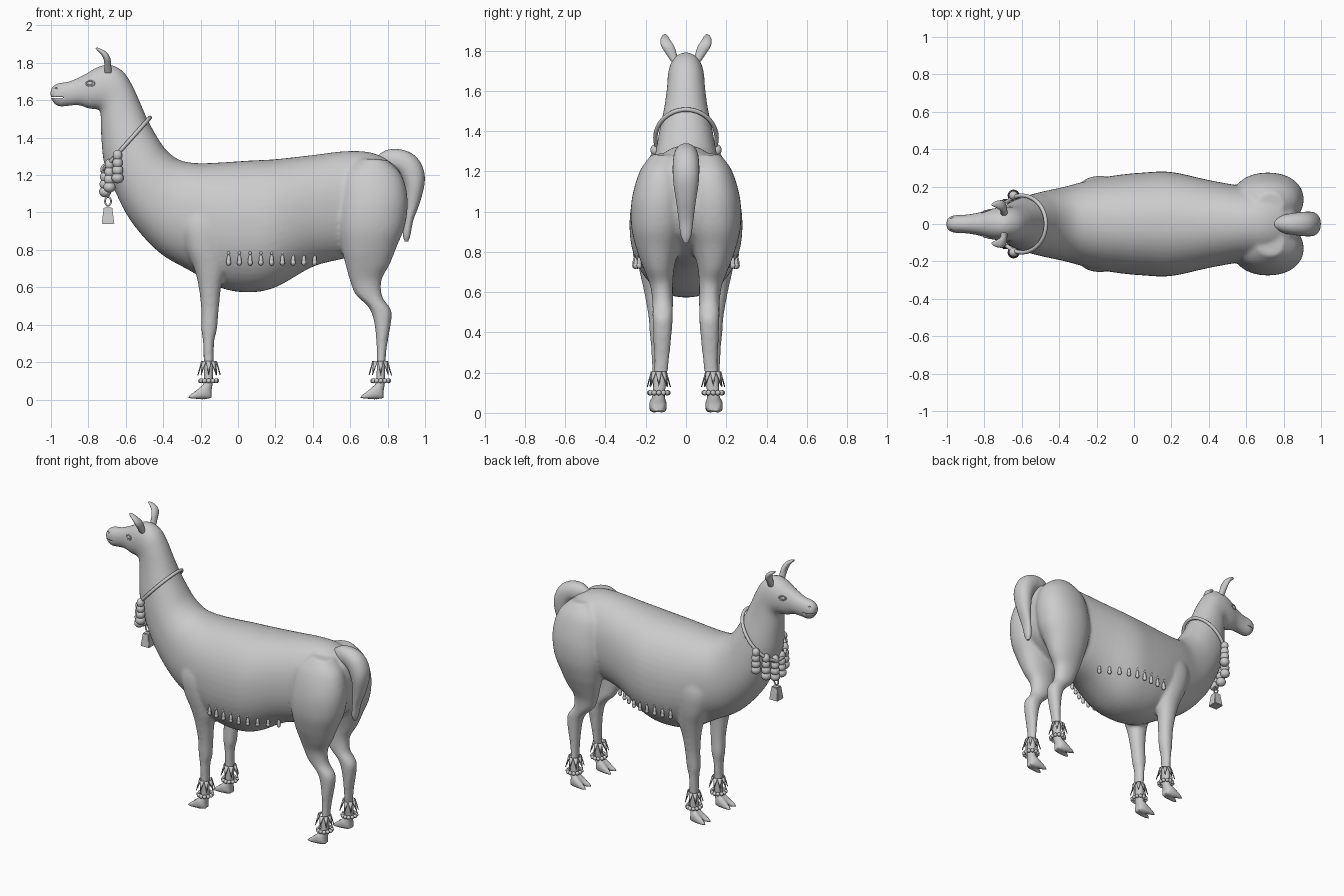
import bpy, bmesh, math
from mathutils import Vector, Matrix

if "Cube" in bpy.data.objects:
    bpy.data.objects.remove(bpy.data.objects["Cube"])


def finish(bm, name, angle=60):
    bmesh.ops.recalc_face_normals(bm, faces=bm.faces)
    me = bpy.data.meshes.new(name)
    bm.to_mesh(me)
    bm.free()
    ob = bpy.data.objects.new(name, me)
    bpy.context.collection.objects.link(ob)
    bpy.ops.object.select_all(action='DESELECT')
    ob.select_set(True)
    bpy.context.view_layer.objects.active = ob
    bpy.ops.object.shade_smooth_by_angle(angle=math.radians(angle))
    return ob


def loft(bm, stations, side=1, n=32, sub=5, power=2.15):
    """Tube through sections (x1, z1, x2, z2, y centre, half width)."""
    S = [Vector(s) for s in stations]
    pts = []
    for i in range(len(S) - 1):
        a, b, c, d = S[max(i - 1, 0)], S[i], S[i + 1], S[min(i + 2, len(S) - 1)]
        for k in range(sub):
            t = k / sub
            pts.append(b + (c - a) * (t / 2) + (2 * a - 5 * b + 4 * c - d) * (t * t / 2)
                       + (3 * b - a - 3 * c + d) * (t ** 3 / 2))
    pts.append(S[-1])
    rings = []
    for x1, z1, x2, z2, y, w in pts:
        ring = []
        for j in range(n):
            t = 2 * math.pi * j / n
            c, s = math.cos(t), math.sin(t)
            c = math.copysign(abs(c) ** (2 / power), c)
            s = math.copysign(abs(s) ** (2 / power), s)
            ring.append(bm.verts.new(((x1 + x2) / 2 + c * (x1 - x2) / 2, side * (y + s * w),
                                      (z1 + z2) / 2 + c * (z1 - z2) / 2)))
        rings.append(ring)
    for r, q in zip(rings, rings[1:]):
        for j in range(n):
            bm.faces.new((r[j], r[(j + 1) % n], q[(j + 1) % n], q[j]))
    bm.faces.new(rings[0])
    bm.faces.new(rings[-1])


def blobs(name, items, u=16, v=10):
    """Ellipsoids given as (centre, radii), in one object."""
    bm = bmesh.new()
    for loc, rad in items:
        m = Matrix.Translation(loc) @ Matrix.Diagonal((*rad, 1))
        bmesh.ops.create_uvsphere(bm, u_segments=u, v_segments=v, radius=1, matrix=m)
    return finish(bm, name)


def tube(name, pts, radius, cyclic=True):
    cu = bpy.data.curves.new(name, 'CURVE')
    cu.dimensions = '3D'
    cu.bevel_depth = radius
    cu.bevel_resolution = 3
    sp = cu.splines.new('POLY')
    sp.points.add(len(pts) - 1)
    for p, q in zip(sp.points, pts):
        p.co = (*q, 1)
    sp.use_cyclic_u = cyclic
    ob = bpy.data.objects.new(name, cu)
    bpy.context.collection.objects.link(ob)
    return ob


# Trunk, neck and head: upper point, lower point, half width
trunk = [(.885, 1.16, .885, .99, .07), (.845, 1.255, .84, .89, .15), (.72, 1.318, .72, .80, .20),
         (.58, 1.328, .57, .755, .205), (.40, 1.307, .40, .71, .235), (.20, 1.285, .20, .60, .278),
         (.05, 1.277, .05, .573, .275), (-.10, 1.267, -.10, .60, .26), (-.22, 1.264, -.25, .685, .235),
         (-.31, 1.28, -.42, .785, .20), (-.38, 1.33, -.57, .95, .175), (-.43, 1.40, -.66, 1.12, .155),
         (-.48, 1.49, -.715, 1.26, .135), (-.52, 1.58, -.732, 1.42, .11), (-.56, 1.67, -.735, 1.53, .096),
         (-.61, 1.75, -.745, 1.55, .092), (-.68, 1.79, -.765, 1.552, .088), (-.75, 1.778, -.80, 1.556, .078),
         (-.82, 1.738, -.85, 1.573, .06), (-.90, 1.702, -.90, 1.57, .05), (-.96, 1.692, -.958, 1.566, .048),
         (-.993, 1.672, -.988, 1.588, .036), (-1.004, 1.65, -1.0, 1.61, .02)]
# Legs: front point, back point, y centre, half width
hind = [(.66, 1.29, .80, 1.28, .10, .07), (.56, 1.20, .875, 1.20, .12, .11), (.53, 1.05, .907, 1.07, .13, .14),
        (.53, .92, .893, .93, .137, .135), (.555, .80, .85, .82, .14, .105), (.575, .72, .81, .72, .135, .077),
        (.60, .63, .768, .64, .122, .057), (.63, .56, .772, .55, .116, .052), (.70, .49, .818, .48, .116, .051),
        (.73, .40, .818, .41, .117, .047), (.742, .25, .792, .25, .122, .037), (.738, .10, .787, .10, .135, .033),
        (.735, .05, .777, .035, .138, .036)]
fore = [(-.27, 1.10, -.10, 1.10, .12, .08), (-.31, .95, -.06, .95, .15, .103), (-.285, .82, -.06, .82, .16, .092),
        (-.235, .70, -.065, .70, .157, .073), (-.21, .60, -.09, .60, .15, .058), (-.197, .48, -.103, .48, .14, .047),
        (-.197, .38, -.113, .37, .135, .044), (-.187, .30, -.128, .30, .135, .037), (-.182, .10, -.133, .10, .135, .033),
        (-.185, .05, -.145, .035, .138, .036)]
bm = bmesh.new()
loft(bm, [(a, b, c, d, 0, w) for a, b, c, d, w in trunk], n=48)
ANKLES = [(x, s * .135) for x in (-.157, .763) for s in (1, -1)]
for side in (1, -1):
    for leg, x in ((fore, -.157), (hind, .763)):
        loft(bm, leg, side)
        # Two splayed toes
        for t in (1, -1):
            y = .139
            loft(bm, [(x + .012, .05, x + .018, .004, y + t * .012, .018),
                      (x - .02, .085, x - .015, 0, y + t * .018, .025),
                      (x - .06, .056, x - .06, 0, y + t * .023, .022),
                      (x - .095, .032, x - .095, 0, y + t * .028, .014),
                      (x - .115, .018, x - .115, .003, y + t * .03, .006)], side, n=16)
body = finish(bm, "llama_body")
rm = body.modifiers.new("blend", 'REMESH')
rm.mode = 'VOXEL'
rm.voxel_size = .01
rm.use_smooth_shade = True
sm = body.modifiers.new("soften", 'SMOOTH')
sm.factor, sm.iterations = .5, 10

# Mouth slit and nostrils
cutter = blobs("mouth_cutter", [((-.975, 0, 1.615), (.05, .1, .004))]
               + [((-.977, s * .042, 1.663), (.014, .014, .007)) for s in (1, -1)])
bo = body.modifiers.new("mouth", 'BOOLEAN')
bo.operation, bo.object, bo.solver = 'DIFFERENCE', cutter, 'EXACT'
cutter.hide_render = True
bpy.context.view_layer.objects.active = body
for m in list(body.modifiers):
    bpy.ops.object.modifier_apply(modifier=m.name)
bpy.data.objects.remove(cutter)


def skin_y(x, z):
    hit, loc, _, _ = body.ray_cast(Vector((x, 1, z)), Vector((0, -1, 0)))
    return loc.y if hit else .2


# Tail
bm = bmesh.new()
loft(bm, [(.74, 1.30, .78, 1.20, 0, .03), (.80, 1.335, .81, 1.21, 0, .05), (.88, 1.335, .85, 1.21, 0, .06),
          (.95, 1.30, .87, 1.19, 0, .065), (.99, 1.235, .885, 1.155, 0, .066), (.998, 1.16, .895, 1.11, 0, .062),
          (.975, 1.06, .895, 1.03, 0, .048), (.938, .96, .89, .95, 0, .036), (.922, .88, .882, .88, 0, .026),
          (.91, .845, .892, .845, 0, .01)])
finish(bm, "tail")

# Ears, eyes and eyelids
for s, side in ((1, "left"), (-1, "right")):
    bm = bmesh.new()
    loft(bm, [(-.715, 1.745, -.675, 1.745, .055, .018), (-.715, 1.78, -.678, 1.785, .072, .026),
              (-.717, 1.815, -.683, 1.825, .09, .032), (-.732, 1.845, -.702, 1.856, .102, .025),
              (-.752, 1.866, -.735, 1.876, .105, .015), (-.762, 1.878, -.755, 1.882, .103, .005)], s, n=20)
    finish(bm, "ear_" + side)
    ey = skin_y(-.79, 1.69)
    blobs("eye_" + side, [((-.79, s * (ey - .006), 1.69), (.019, .012, .012))])
    tube("eyelid_" + side, [(-.79 + .022 * math.cos(a), s * (skin_y(-.79 + .022 * math.cos(a), 1.69) + .001),
                             1.69 + .014 * math.sin(a)) for a in [k * math.pi / 12 for k in range(24)]], .004)


# Collar cord, hanging woolly strands, link and bell
def collar(t, out=1.0):
    return Vector((-.598 - .127 * math.cos(t), .152 * math.sin(t) * out, 1.365 - .142 * math.cos(t)))


tube("collar_cord", [collar(k * math.pi / 32) for k in range(64)], .011)
strands = []
for deg in (-63, -37, -12, 12, 37, 63):
    p = collar(math.radians(deg), 1.12)
    for k in range(4):
        r = .025 + .0025 * k
        strands.append((p + Vector((.012, 0, .005 - .04 * k)), (r, r, .03)))
blobs("collar_strands", strands)
tube("bell_link", [(-.695 + .016 * math.cos(k * math.pi / 8), 0, 1.06 + .024 * math.sin(k * math.pi / 8))
                   for k in range(16)], .005)
bm = bmesh.new()
bmesh.ops.create_cone(bm, cap_ends=True, segments=4, radius1=.048, radius2=.032, depth=.09,
                      matrix=Matrix.Translation((-.695, 0, .983)) @ Matrix.Rotation(math.pi / 4, 4, 'Z'))
bmesh.ops.bevel(bm, geom=bm.edges[:], offset=.004, segments=2, affect='EDGES')
finish(bm, "bell", 30)

# Anklets: a ring of beads under a fringe of pointed flaps
blobs("anklet_beads", [((x + .043 * math.cos(k * math.pi / 6), y + .046 * math.sin(k * math.pi / 6), .1),
                        (.013, .013, .013)) for x, y in ANKLES for k in range(12)], 12, 8)
bm = bmesh.new()
for x, y in ANKLES:
    def ring(r, a, z):
        return bm.verts.new((x + r * math.cos(a), y + r * math.sin(a), z))
    for k in range(8):
        a, h = k * math.pi / 4, math.pi / 8
        l, m, r, tip = ring(.039, a - h, .205), ring(.04, a, .205), ring(.039, a + h, .205), ring(.06, a, .13)
        bm.faces.new((l, tip, m))
        bm.faces.new((m, tip, r))
flaps = finish(bm, "anklet_flaps", 30)
flaps.modifiers.new("thickness", 'SOLIDIFY').thickness = .005

# Row of small tassels along each flank
tassels = []
for k in range(9):
    x = -.05 + .0575 * k
    y = skin_y(x, .76) + .004
    for s in (1, -1):
        tassels += [((x, s * y, .785), (.009, .009, .012)), ((x, s * y, .745), (.011, .011, .03)),
                    ((x, s * y, .732), (.013, .013, .016))]
blobs("flank_tassels", tassels, 12, 8)
